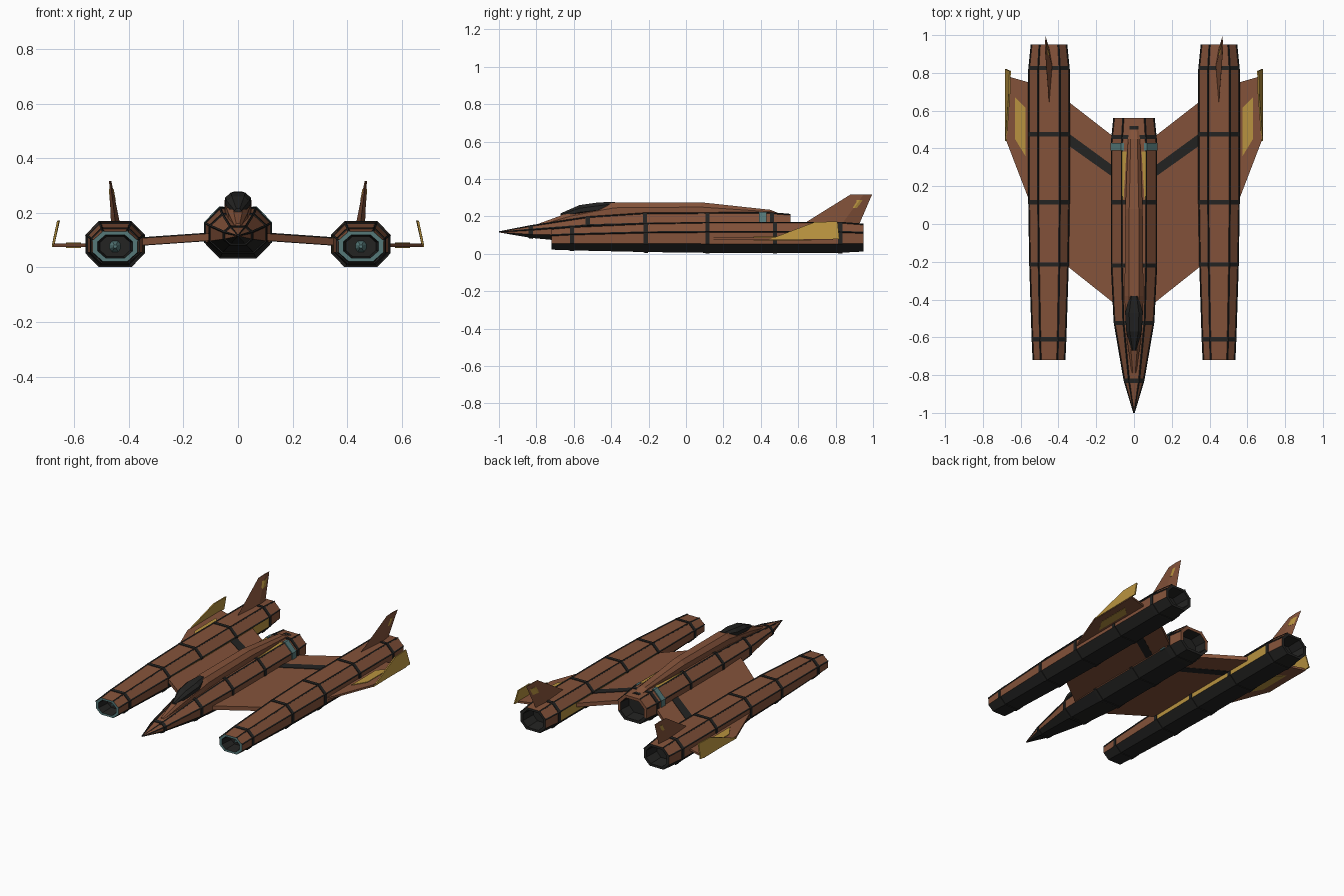
import bpy, bmesh
from mathutils import Vector

if "Cube" in bpy.data.objects:
    bpy.data.objects.remove(bpy.data.objects["Cube"])


def material(name, c):
    m = bpy.data.materials.new(name)
    m.diffuse_color = (*c, 1)
    m.use_nodes = True
    m.node_tree.nodes["Principled BSDF"].inputs["Base Color"].default_value = m.diffuse_color
    return m


BROWN, DARK, GOLD, TEAL = 0, 1, 2, 3
MATS = [material("brown", (0.23, 0.085, 0.042)), material("dark", (0.017, 0.017, 0.016)),
        material("gold", (0.48, 0.29, 0.05)), material("teal", (0.09, 0.19, 0.19))]


def skin(name, rings, mat, mirror=False):
    """Closed surface through a list of rings; mat is an index or a function (ring, side)."""
    bm = bmesh.new()
    vs = [[bm.verts.new(p) for p in r] for r in rings]
    n = len(rings[0])
    pick = mat if callable(mat) else (lambda i, j: mat)
    for i in range(len(vs) - 1):
        for j in range(n):
            k = (j + 1) % n
            bm.faces.new((vs[i][j], vs[i][k], vs[i + 1][k], vs[i + 1][j])).material_index = pick(i, j)
    bm.faces.new(vs[0][::-1]).material_index = pick(0, 0)
    bm.faces.new(vs[-1]).material_index = pick(len(vs) - 2, 0)
    bmesh.ops.recalc_face_normals(bm, faces=bm.faces[:])
    me = bpy.data.meshes.new(name)
    bm.to_mesh(me)
    bm.free()
    for m in MATS:
        me.materials.append(m)
    ob = bpy.data.objects.new(name, me)
    bpy.context.collection.objects.link(ob)
    if mirror:
        ob.modifiers.new("mirror", 'MIRROR').use_mirror_merge = False
    return ob


def plate(name, pts, offset, mat):
    """Flat panel of the given outline, thickened by offset, on both sides of the craft."""
    off = Vector(offset)
    return skin(name, [pts, [Vector(p) + off for p in pts]], mat, True)


def octagon(s, cx=0, grow=0):
    """Chamfered ring from (y, half width, bottom, top)."""
    y, w, z0, z1 = s
    w, z0, z1 = w + grow, z0 - grow, z1 + grow
    b, c = w * 0.55, (z1 - z0) * 0.3
    half = [(b, z0), (w, z0 + c), (w, z1 - c), (b, z1)]
    pts = [(-b, z0)] + half + [(-x, z) for x, z in half[:0:-1]]
    return [(cx + x, y, z) for x, z in pts]


def station(st, y):
    for a, b in zip(st, st[1:]):
        if a[0] <= y <= b[0]:
            t = (y - a[0]) / (b[0] - a[0])
            return tuple(p + (q - p) * t for p, q in zip(a, b))


def trim(label, st, cx, ys, mirror):
    """Raised rings at the given y and raised strips along the upper edges."""
    for n, y in enumerate(ys):
        rings = [octagon(station(st, y + d), cx, 0.004) for d in (-0.011, 0.011)]
        skin(f"{label}_band_{n + 1}", rings, DARK, mirror)
    for k in (3, 4, 5, 6):
        rings = []
        for s in st:
            x, y, z = octagon(s, cx)[k]
            r = min(0.005, s[1])
            rings.append([(x - r, y, z), (x, y, z - r), (x + r, y, z), (x, y, z + r)])
        skin(f"{label}_edge_strip_{k - 2}", rings, DARK, mirror)


# Engine nacelles with hollow intake and exhaust
CX = 0.45
nac = [(-0.72, 0.082, 0.022, 0.132), (-0.61, 0.087, 0.018, 0.142), (-0.21, 0.1, 0.009, 0.16),
       (0.115, 0.105, 0.005, 0.166), (0.82, 0.105, 0.005, 0.166), (0.95, 0.092, 0.012, 0.156)]
intake = [(-0.635, 0.055, 0.04, 0.114), (-0.72, 0.064, 0.035, 0.119)]
exhaust = [(0.95, 0.074, 0.027, 0.141), (0.85, 0.068, 0.032, 0.136)]


def nacelle_mat(i, j):
    if i == 1:
        return TEAL
    if i == 0 or i > 6 or j in (0, 1, 7):
        return DARK
    return GOLD if j == 6 and i in (4, 5) else BROWN


skin("nacelle", [octagon(s, CX) for s in intake + nac + exhaust], nacelle_mat, True)
trim("nacelle", nac, CX, (-0.61, -0.215, 0.115, 0.475, 0.825), True)
skin("intake_hub", [octagon((-0.63, 0.022, 0.055, 0.099), CX),
                    octagon((-0.67, 0.006, 0.071, 0.083), CX)], TEAL, True)

# Central fuselage with pointed nose and hollow exhaust
fus = [(-1.0, 0.002, 0.114, 0.118), (-0.83, 0.05, 0.085, 0.148), (-0.52, 0.103, 0.055, 0.195),
       (-0.22, 0.118, 0.037, 0.215), (0.43, 0.118, 0.037, 0.218), (0.56, 0.105, 0.045, 0.208)]
tail = [(0.56, 0.085, 0.062, 0.19), (0.48, 0.078, 0.067, 0.185)]
skin("fuselage", [octagon(s) for s in fus + tail],
     lambda i, j: DARK if i > 5 or j in (0, 1, 7) else BROWN)
trim("fuselage", fus, 0, (-0.83, -0.525, -0.22, 0.115, 0.46), False)

# Teal collar wrapping each rear shoulder
a, b = (octagon(station(fus, y), 0, 0.006) for y in (0.39, 0.43))
shoulder = [[(0.052, r[4][1], r[4][2]), r[4], r[3], r[2], (0.09, r[2][1], r[2][2])] for r in (a, b)]
shoulder = [r[:4] + [r[4], (0.09, r[0][1], 0.18)] for r in shoulder]
skin("shoulder_collar", shoulder, TEAL, True)

# Dorsal spine, canopy and rear vent
spine = [(-0.79, 0.012, 0.13, 0.16), (-0.62, 0.036, 0.15, 0.222), (-0.46, 0.048, 0.17, 0.258),
         (-0.38, 0.05, 0.18, 0.274), (0.08, 0.046, 0.19, 0.275), (0.45, 0.032, 0.2, 0.235),
         (0.5, 0.025, 0.2, 0.215)]
skin("dorsal_spine", [octagon(s) for s in spine], BROWN)
canopy = [(-0.67, 0.012, 0.19, 0.216), (-0.57, 0.041, 0.205, 0.26), (-0.47, 0.047, 0.215, 0.274),
          (-0.38, 0.024, 0.245, 0.278)]
skin("canopy", [octagon(s) for s in canopy], DARK)
skin("rear_vent", [octagon((y, 0.025, 0.2, 0.217)) for y in (0.5, 0.52)], DARK)

# Gold flashes beside the spine
plate("spine_flash", [(0.062, 0.13, 0.215), (0.065, 0.385, 0.216), (0.04, 0.385, 0.216),
                      (0.055, 0.13, 0.215)], (0, 0, 0.006), GOLD)

# Inner wing joining fuselage and nacelle, with a dark diagonal stripe
plate("inner_wing", [(0.08, -0.44, 0.1), (0.37, -0.21, 0.08), (0.37, 0.665, 0.08),
                     (0.08, 0.44, 0.1)], (0, 0, 0.026), BROWN)
plate("wing_stripe", [(0.1, 0.24, 0.097), (0.36, 0.425, 0.079), (0.36, 0.49, 0.079),
                      (0.1, 0.3, 0.097)], (0, 0, 0.031), DARK)

# Outer winglet, its gold panel and the upturned tip fin
plate("outer_winglet", [(0.54, 0.1, 0.074), (0.555, 0.125, 0.074), (0.676, 0.44, 0.074),
                        (0.68, 0.785, 0.074), (0.54, 0.745, 0.074)], (0, 0, 0.013), BROWN)
plate("winglet_panel", [(0.575, 0.36, 0.072), (0.63, 0.45, 0.072), (0.63, 0.67, 0.072),
                        (0.575, 0.615, 0.072)], (0, 0, 0.019), GOLD)
plate("tip_fin", [(0.674, 0.44, 0.075), (0.674, 0.82, 0.08), (0.652, 0.81, 0.172),
                  (0.655, 0.69, 0.17)][::-1], (0.008, 0, 0), GOLD)


# Tail fin with diamond section and a small gold panel
def diamond(x, z, y0, ym, y1, t):
    return [(x, y0, z), (x + t, ym, z), (x, y1, z), (x - t, ym, z)]


skin("tail_fin", [diamond(0.448, 0.155, 0.62, 0.83, 0.925, 0.017),
                  diamond(0.468, 0.317, 0.88, 0.95, 0.995, 0.004)], BROWN, True)
skin("tail_fin_panel", [diamond(0.459, 0.245, 0.85, 0.9, 0.95, 0.0115),
                        diamond(0.464, 0.288, 0.88, 0.93, 0.97, 0.0085)], GOLD, True)
